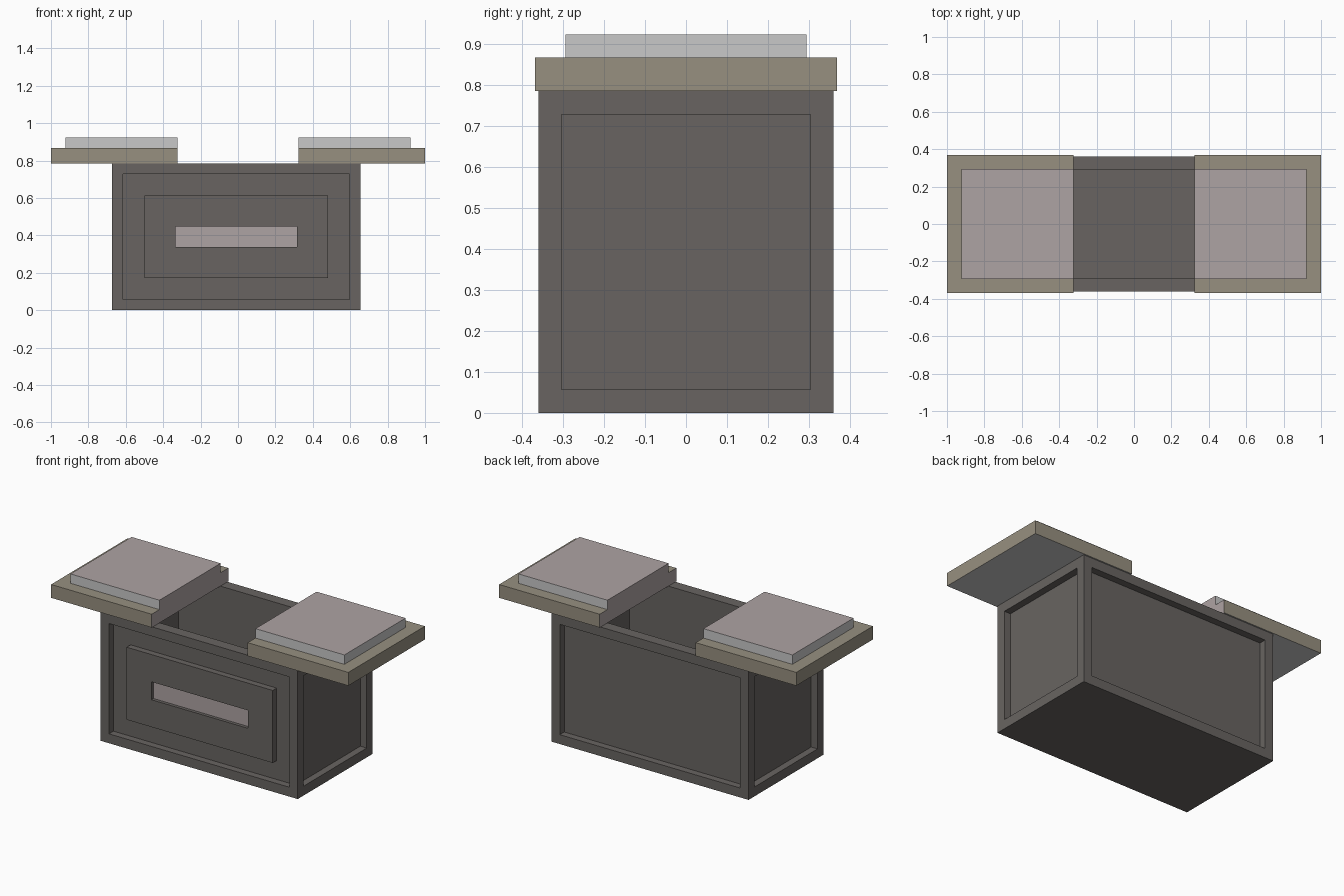
import bpy
import bmesh
from mathutils import Vector

if "Cube" in bpy.data.objects:
    bpy.data.objects.remove(bpy.data.objects["Cube"], do_unlink=True)


def make_material(name, rgb):
    linear = [((c / 255 + 0.055) / 1.055) ** 2.4 for c in rgb] + [1]
    mat = bpy.data.materials.new(name)
    mat.use_nodes = True
    mat.diffuse_color = linear
    mat.node_tree.nodes["Principled BSDF"].inputs["Base Color"].default_value = linear
    return mat


DARK = make_material("dark stone", (104, 100, 97))
TAN = make_material("tan trim", (151, 144, 128))
PINK = make_material("pinkish stone", (174, 163, 163))
GREY = make_material("light grey", (200, 200, 200))


def box(low, high):
    """Bmesh block between two corners."""
    bm = bmesh.new()
    bmesh.ops.create_cube(bm, size=1)
    low, high = Vector(low), Vector(high)
    for v in bm.verts:
        v.co = (low + high) / 2 + v.co * (high - low)
    bm.normal_update()
    return bm


def face_towards(bm, direction):
    return max(bm.faces, key=lambda f: f.normal.dot(Vector(direction)))


def step(bm, face, margin, depth):
    """Inset a face, then push it straight in or out."""
    bmesh.ops.inset_individual(bm, faces=[face], thickness=margin, depth=0,
                               use_even_offset=True)
    normal = face.normal.copy()
    bm.normal_update()
    bmesh.ops.inset_individual(bm, faces=[face], thickness=0, depth=0)
    for v in face.verts:
        v.co += normal * depth
    bm.normal_update()


def finish(bm, name, materials):
    mesh = bpy.data.meshes.new(name)
    bm.to_mesh(mesh)
    bm.free()
    for mat in materials:
        mesh.materials.append(mat)
    obj = bpy.data.objects.new(name, mesh)
    bpy.context.collection.objects.link(obj)
    return obj


# Hollow chest with recessed panels on all four sides
chest = box((-0.673, -0.36, 0), (0.654, 0.36, 0.785))
sides = {d: face_towards(chest, d) for d in
         [(1, 0, 0), (-1, 0, 0), (0, 1, 0), (0, -1, 0)]}
top = face_towards(chest, (0, 0, 1))
for side in sides.values():
    step(chest, side, 0.057, -0.043)
step(chest, top, 0.068, -0.715)

# Raised front panel with a sunken coloured slot
front = sides[(0, -1, 0)]
step(chest, front, 0.115, 0.038)
step(chest, front, 0.166, -0.02)
front.material_index = 1
finish(chest, "chest", [DARK, PINK])

# Two lid halves slid apart, each with a raised slab
for side, s in (("left", 1), ("right", -1)):
    def half(outer, depth, bottom, height):
        xs = sorted((s * 0.323, s * outer))
        return box((xs[0], -depth, bottom), (xs[1], depth, height))

    lid = half(1, 0.368, 0.785, 0.866)
    face_towards(lid, (-s, 0, 0)).material_index = 1
    face_towards(lid, (0, 0, -1)).material_index = 2
    finish(lid, side + "_lid", [TAN, PINK, GREY])

    slab = half(0.922, 0.294, 0.866, 0.923)
    face_towards(slab, (-s, 0, 0)).material_index = 1
    face_towards(slab, (0, 0, 1)).material_index = 1
    finish(slab, side + "_lid_slab", [GREY, PINK])
